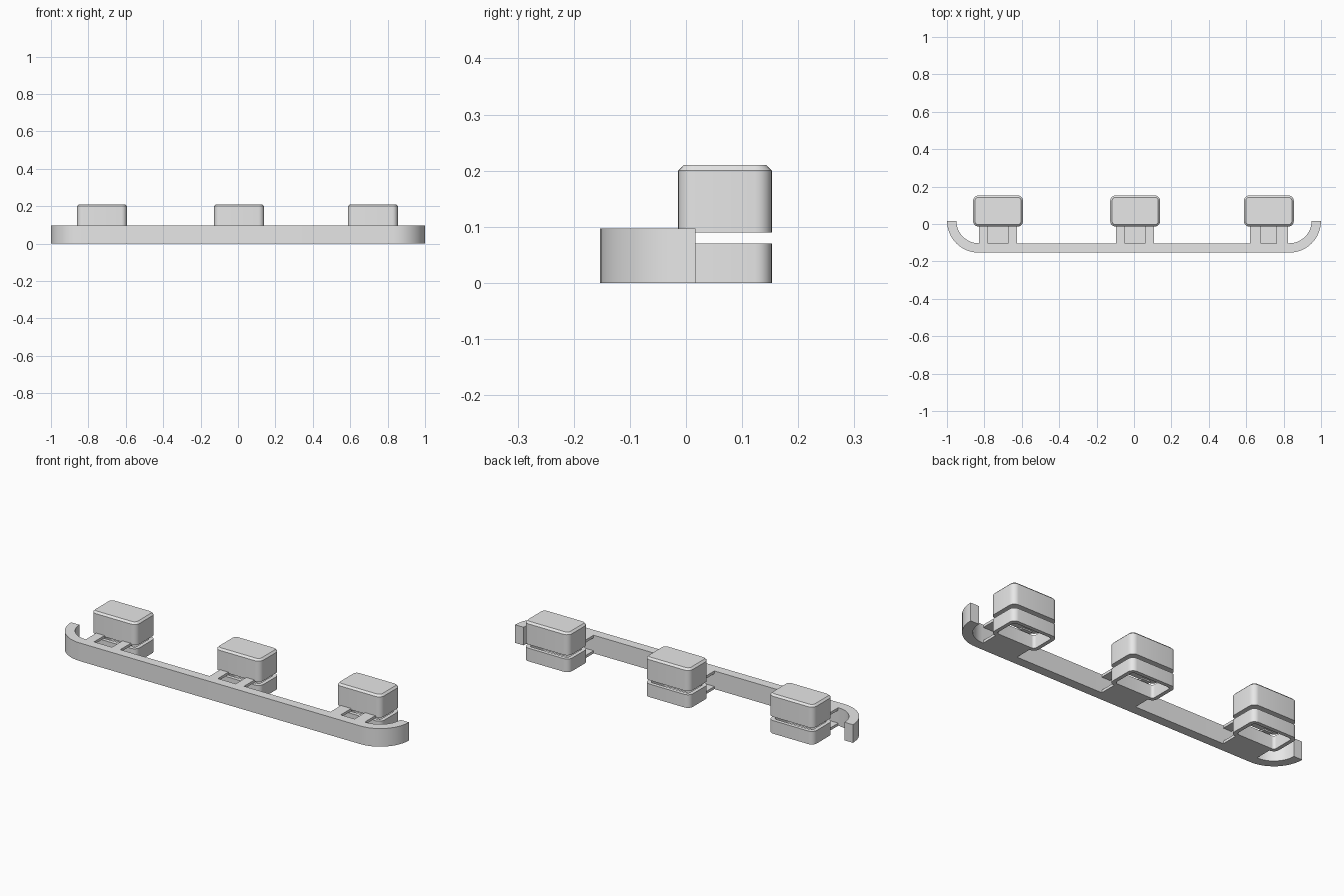
import bpy, bmesh, math

if "Cube" in bpy.data.objects:
    bpy.data.objects.remove(bpy.data.objects["Cube"], do_unlink=True)

grey = bpy.data.materials.new("plain grey")
grey.use_nodes = True
grey.diffuse_color = (0.8, 0.8, 0.8, 1)
grey.node_tree.nodes["Principled BSDF"].inputs["Base Color"].default_value = (0.8, 0.8, 0.8, 1)


def arc(cx, cy, r, start, end, steps=8):
    angles = [math.radians(start + (end - start) * i / steps) for i in range(steps + 1)]
    return [(cx + r * math.cos(a), cy + r * math.sin(a)) for a in angles]


def rounded_rect(cx, cy, w, d, r):
    pts = []
    for i, (sx, sy) in enumerate([(1, 1), (-1, 1), (-1, -1), (1, -1)]):
        pts += arc(cx + sx * (w / 2 - r), cy + sy * (d / 2 - r), r, 90 * i, 90 * i + 90, 6)
    return pts


def finish(name, bm):
    bmesh.ops.recalc_face_normals(bm, faces=bm.faces)
    mesh = bpy.data.meshes.new(name)
    bm.to_mesh(mesh)
    bm.free()
    mesh.materials.append(grey)
    obj = bpy.data.objects.new(name, mesh)
    bpy.context.collection.objects.link(obj)
    bpy.ops.object.select_all(action="DESELECT")
    obj.select_set(True)
    bpy.context.view_layer.objects.active = obj
    bpy.ops.object.shade_smooth_by_angle(angle=math.radians(30))
    return obj


def bridge(bm, a, b):
    for i in range(len(a)):
        j = (i + 1) % len(a)
        bm.faces.new((a[i], a[j], b[j], b[i]))


def loft(name, loops, closed=False):
    """Joins stacked (outline, height) loops, capped or closed into a ring."""
    bm = bmesh.new()
    rings = [[bm.verts.new((x, y, z)) for x, y in pts] for pts, z in loops]
    for a, b in zip(rings, rings[1:]):
        bridge(bm, a, b)
    if closed:
        bridge(bm, rings[-1], rings[0])
    else:
        bm.faces.new(rings[0])
        bm.faces.new(rings[-1])
    return finish(name, bm)


def box(name, x0, x1, y0, y1, z0, z1):
    pts = [(x0, y0), (x1, y0), (x1, y1), (x0, y1)]
    return loft(name, [(pts, z0), (pts, z1)])


# Front rail with both ends curling back
RAIL_H, END_Y, BEND_X = 0.097, 0.017, 0.83
outer = arc(-BEND_X, END_Y, 0.17, 180, 270, 12) + arc(BEND_X, END_Y, 0.17, 270, 360, 12)
inner = arc(BEND_X, END_Y, 0.12, 360, 270, 12) + arc(-BEND_X, END_Y, 0.12, 270, 180, 12)
loft("front_rail", [(outer + inner, 0), (outer + inner, RAIL_H)])

# Three holders: capped block above, open ring below, arms and plate to the rail
BLOCK_W, BLOCK_D, BLOCK_Y = 0.267, 0.167, 0.0695
holders = [("right", -0.727, 0.053), ("middle", 0.006, 0.053), ("left", 0.721, 0.041)]
for side, x, slot in holders:
    full = rounded_rect(x, BLOCK_Y, BLOCK_W, BLOCK_D, 0.03)
    top = rounded_rect(x, BLOCK_Y, BLOCK_W - 0.02, BLOCK_D - 0.02, 0.02)
    hole = rounded_rect(x, BLOCK_Y, BLOCK_W - 0.04, BLOCK_D - 0.04, 0.015)
    loft(side + "_upper_block", [(full, 0.09), (full, 0.2), (top, 0.21)])
    loft(side + "_lower_ring", [(full, 0), (full, 0.07), (hole, 0.07), (hole, 0)], closed=True)
    for s, label in ((-1, "right"), (1, "left")):
        x0, x1 = sorted((x + s * slot, x + s * 0.102))
        box(f"{side}_{label}_arm", x0, x1, -0.104, 0.006, 0.083, RAIL_H)
    box(side + "_lower_plate", x - 0.102, x + 0.102, -0.104, -0.008, 0, 0.014)
